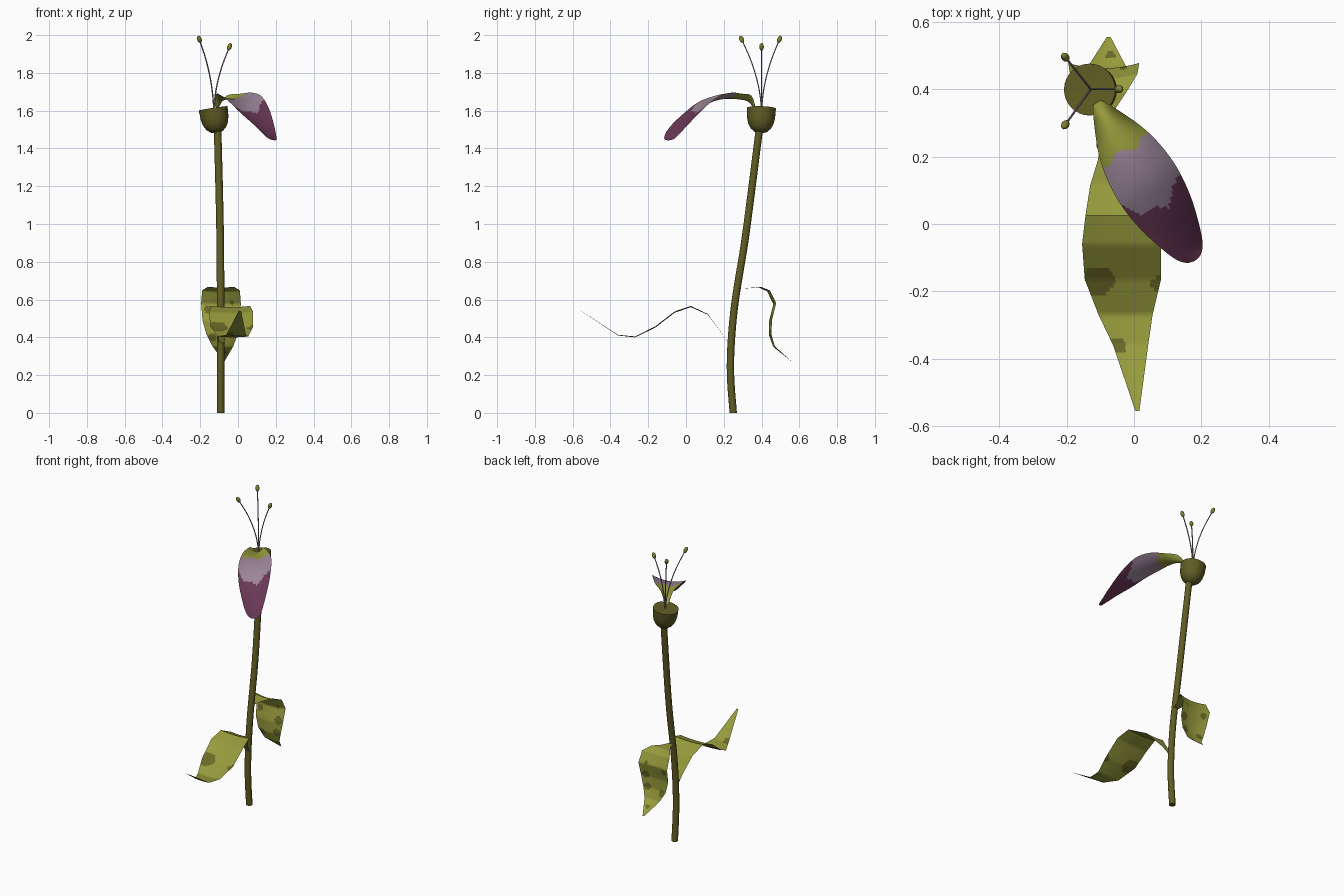
import bpy, bmesh, math
from mathutils import Vector

if "Cube" in bpy.data.objects:
    bpy.data.objects.remove(bpy.data.objects["Cube"])


def material(name, rgb):
    m = bpy.data.materials.new(name)
    m.diffuse_color = (*rgb, 1)
    m.use_nodes = True
    m.node_tree.nodes["Principled BSDF"].inputs["Base Color"].default_value = m.diffuse_color
    return m


STEM = material("dark olive", (0.117, 0.107, 0.017))
LEAF = material("leaf green", (0.305, 0.328, 0.045))
SPOT = material("spot olive", (0.145, 0.140, 0.020))
LILAC = material("pale lilac", (0.328, 0.235, 0.314))
PURPLE = material("deep purple", (0.141, 0.038, 0.091))
ANTHER = material("anther olive", (0.22, 0.22, 0.032))


def finish(bm, name, mats, smooth=True):
    me = bpy.data.meshes.new(name)
    bmesh.ops.recalc_face_normals(bm, faces=bm.faces)
    bm.to_mesh(me)
    bm.free()
    ob = bpy.data.objects.new(name, me)
    bpy.context.collection.objects.link(ob)
    for m in mats:
        me.materials.append(m)
    if smooth:
        bpy.ops.object.select_all(action='DESELECT')
        ob.select_set(True)
        bpy.context.view_layer.objects.active = ob
        bpy.ops.object.shade_smooth_by_angle(angle=math.radians(40))
    return ob


def resample(stations, n, smooth):
    """Add n steps between stations, straight or as a Catmull-Rom spline."""
    out = []
    P = [Vector(s) for s in stations]
    for i in range(len(P) - 1):
        a, b = P[i], P[i + 1]
        m0 = (b - P[max(i - 1, 0)]) * 0.5
        m1 = (P[min(i + 2, len(P) - 1)] - a) * 0.5
        for k in range(n):
            t = k / n
            if smooth:
                out.append(a * (2*t**3 - 3*t**2 + 1) + m0 * (t**3 - 2*t**2 + t)
                           + b * (3*t**2 - 2*t**3) + m1 * (t**3 - t**2))
            else:
                out.append(a.lerp(b, t))
    return out + [P[-1]]


def loft(name, rings, mats, closed=True):
    """Skin a list of rings of points."""
    bm = bmesh.new()
    R = [[bm.verts.new(p) for p in r] for r in rings]
    n = len(R[0])
    for a, b in zip(R, R[1:]):
        for j in range(n):
            bm.faces.new((a[j], a[(j+1) % n], b[(j+1) % n], b[j]))
    if closed:
        bm.faces.new(R[0])
        bm.faces.new(R[-1])
    return finish(bm, name, mats)


def tube(name, path, radius, mats, sides, steps):
    rings = []
    for p in resample(path, steps, True):
        rings.append([Vector(p) + Vector((radius * math.cos(2*math.pi*j/sides),
                                          radius * math.sin(2*math.pi*j/sides), 0))
                      for j in range(sides)])
    return loft(name, rings, mats)


def sheet(name, rows, point, rule, mats, cols=28, smooth=True):
    """Grid surface: point(row, v) for v in -1..1, face colour from rule(centre, row, v)."""
    bm = bmesh.new()
    vs = [2 * j / cols - 1 for j in range(cols + 1)]
    G = [[bm.verts.new(point(r, v)) for v in vs] for r in rows]
    for i in range(len(rows) - 1):
        for j in range(cols):
            f = bm.faces.new((G[i][j], G[i][j+1], G[i+1][j+1], G[i+1][j]))
            f.material_index = rule(f.calc_center_median(),
                                    (rows[i] + rows[i+1]) / 2, (vs[j] + vs[j+1]) / 2)
    return finish(bm, name, mats, smooth)


# stem
tube("stem", [(-0.092, 0.25, 0), (-0.092, 0.235, 0.25), (-0.092, 0.255, 0.55),
              (-0.094, 0.31, 0.9), (-0.1, 0.35, 1.2), (-0.108, 0.388, 1.5)],
     0.02, [STEM], 14, 6)

# flower cup, tilted a little to the left
base, axis = Vector((-0.112, 0.395, 1.482)), Vector((-0.15, 0.03, 1)).normalized()
ux = Vector((1, 0, 0.15)).normalized()
uy = axis.cross(ux)
profile = [(0.012, 0), (0.034, 0.007), (0.054, 0.025), (0.067, 0.05), (0.074, 0.08),
           (0.077, 0.132), (0.07, 0.132), (0.035, 0.129)]
loft("flower_cup", [[base + axis * h + (ux * math.cos(a) + uy * math.sin(a)) * r
                     for a in [2 * math.pi * j / 32 for j in range(32)]]
                    for r, h in profile], [STEM])

# stamens: curved filament and an egg-shaped anther
foot = Vector((-0.128, 0.4, 1.605))
for i, tip in enumerate([(-0.2, 0.3, 1.965), (-0.2, 0.49, 1.965), (-0.05, 0.4, 1.925)]):
    tip = Vector(tip)
    d = tip - foot
    path = [foot + Vector((d.x * k, d.y * k, d.z * t))
            for t, k in ((0, 0), (0.25, 0.1), (0.5, 0.3), (0.75, 0.6), (1, 1))]
    tube(f"filament_{i+1}", path, 0.0035, [LILAC], 6, 4)
    bm = bmesh.new()
    bmesh.ops.create_uvsphere(bm, u_segments=12, v_segments=8, radius=1)
    ob = finish(bm, f"anther_{i+1}", [ANTHER])
    ob.scale = (0.012, 0.012, 0.021)
    ob.rotation_euler = (path[-1] - path[-2]).to_track_quat('Z', 'Y').to_euler()
    ob.location = tip + (path[-1] - path[-2]).normalized() * 0.014

# petal: stations are distance, height, half width, cupping, roll
along, across = Vector((0.528, -0.849, 0)), Vector((0.849, 0.528, 0))
petal = resample([(0, 1.615, 0.014, 0.008, 0), (0.04, 1.65, 0.036, 0.03, 0),
                  (0.124, 1.662, 0.073, 0.028, 0), (0.2, 1.66, 0.093, 0.025, 0.01),
                  (0.287, 1.637, 0.1, 0.022, 0.015), (0.38, 1.58, 0.09, 0.015, 0.008),
                  (0.466, 1.512, 0.067, 0.01, -0.008), (0.52, 1.466, 0.046, 0.004, -0.015),
                  (0.545, 1.449, 0.024, 0, -0.006), (0.552, 1.445, 0.003, 0, 0)], 7, True)


def petal_point(r, v):
    s, z, w, cup, roll = r
    return (Vector((-0.11, 0.36, 0)) + along * s + across * (w * v)
            + Vector((0, 0, z + cup * v * v + roll * v)))


def petal_colour(c, r, v):
    s = r[0]
    if s < 0.165 + 0.012 * math.sin(6 * v):
        return 0
    return 1 if s < 0.365 - 0.06 * v * v + 0.012 * math.sin(7 * v) else 2


sheet("petal", petal, petal_point, petal_colour, [LEAF, LILAC, PURPLE])


# leaves: stations are x, y, z, half width; spots are x, y, z, radius
def leaf(name, stations, spots, cup):
    rows = resample(stations, 9, False)

    def point(r, v):
        x, y, z, w = r
        return Vector((x + w * v, y + cup[0] * v * v * w, z + cup[1] * v * v * w))

    def colour(c, r, v):
        return int(any((c - Vector(s[:3])).length < s[3] for s in spots))

    sheet(name, rows, point, colour, [LEAF, SPOT], 30)


leaf("front_leaf",
     [(-0.09, 0.25, 0.33, 0.008), (-0.085, 0.19, 0.42, 0.022), (-0.065, 0.115, 0.52, 0.065),
      (-0.04, 0.025, 0.56, 0.104), (-0.037, -0.06, 0.53, 0.117), (-0.033, -0.165, 0.45, 0.113),
      (-0.025, -0.27, 0.4, 0.08), (-0.01, -0.36, 0.41, 0.052), (0.01, -0.555, 0.54, 0.006)],
     [(-0.11, -0.165, 0.45, 0.052), (0.075, -0.175, 0.44, 0.027), (-0.05, -0.365, 0.41, 0.027)],
     (0, 0.06))

leaf("back_leaf",
     [(-0.092, 0.26, 0.655, 0.012), (-0.09, 0.33, 0.66, 0.03), (-0.09, 0.385, 0.664, 0.07),
      (-0.09, 0.43, 0.643, 0.1), (-0.09, 0.462, 0.575, 0.105), (-0.088, 0.44, 0.485, 0.1),
      (-0.085, 0.44, 0.41, 0.082), (-0.08, 0.462, 0.35, 0.055), (-0.075, 0.555, 0.275, 0.005)],
     [(-0.03, 0.45, 0.58, 0.018), (-0.02, 0.45, 0.5, 0.026), (-0.03, 0.45, 0.42, 0.024),
      (-0.135, 0.45, 0.4, 0.022), (-0.16, 0.455, 0.55, 0.022), (-0.07, 0.5, 0.32, 0.015)],
     (0.15, 0.05))
